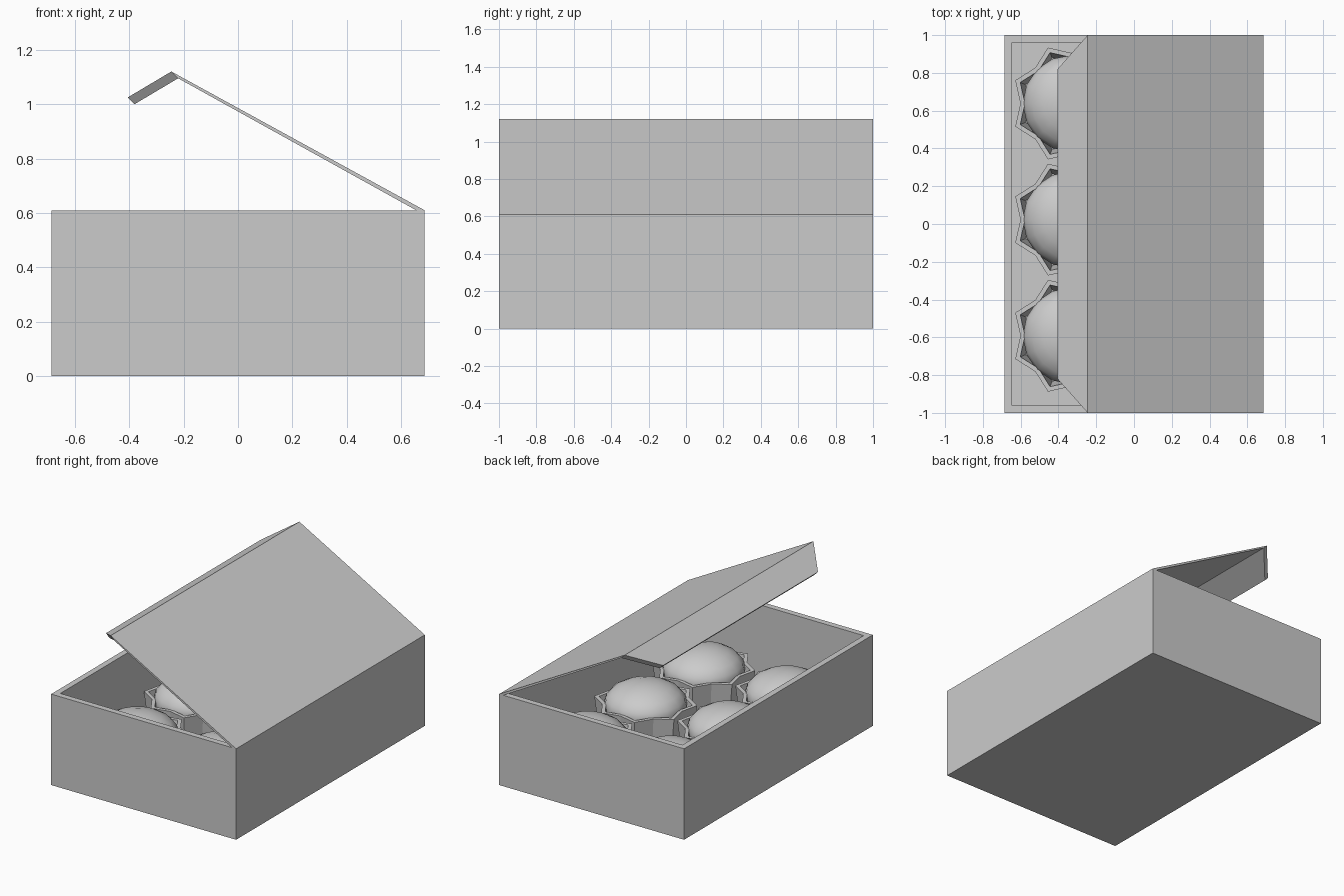
import bpy
import bmesh
from math import sin, cos, pi

if "Cube" in bpy.data.objects:
    bpy.data.objects.remove(bpy.data.objects["Cube"], do_unlink=True)

GRAY = bpy.data.materials.new("light_gray")
GRAY.use_nodes = True
GRAY.diffuse_color = (0.6, 0.6, 0.6, 1)
GRAY.node_tree.nodes["Principled BSDF"].inputs["Base Color"].default_value = (0.6, 0.6, 0.6, 1)


def add_object(name, bm):
    """Turn a bmesh into a scene object with the shared material."""
    bmesh.ops.recalc_face_normals(bm, faces=bm.faces)
    mesh = bpy.data.meshes.new(name)
    bm.to_mesh(mesh)
    bm.free()
    mesh.materials.append(GRAY)
    obj = bpy.data.objects.new(name, mesh)
    bpy.context.collection.objects.link(obj)
    return obj


def loft(name, loops):
    """Skin a stack of matching point loops and cap both ends."""
    bm = bmesh.new()
    rings = [[bm.verts.new(p) for p in loop] for loop in loops]
    for a, b in zip(rings, rings[1:]):
        for i in range(len(a)):
            j = (i + 1) % len(a)
            bm.faces.new((a[i], a[j], b[j], b[i]))
    bm.faces.new(rings[0])
    bm.faces.new(rings[-1])
    return add_object(name, bm)


def rectangle(hx, hy, z):
    return [(-hx, -hy, z), (hx, -hy, z), (hx, hy, z), (-hx, hy, z)]


def star(scale, z, points=8, tip=0.32, valley=0.268):
    loop = []
    for i in range(points * 2):
        r = scale * (tip if i % 2 else valley)
        a = pi * i / points
        loop.append((r * cos(a), r * sin(a), z))
    return loop


# Open box with thick walls and a floor
HX, HY, TOP, WALL = 0.686, 1.0, 0.61, 0.04
loft("box", [rectangle(HX, HY, 0), rectangle(HX, HY, TOP),
             rectangle(HX - WALL, HY - WALL, TOP), rectangle(HX - WALL, HY - WALL, WALL)])

# Hinged lid with a tapered front flap: (x, z, half width) around the section
section = [(HX, TOP, 1), (-0.245, 1.12, 1), (-0.405, 1.025, 0.82),
           (-0.38, 1.0, 0.82), (-0.22, 1.095, 1), (0.655, TOP, 1)]
lid_bm = bmesh.new()
ends = [[lid_bm.verts.new((x, side * w, z)) for x, z, w in section] for side in (-1, 1)]
for i in range(len(section)):
    j = (i + 1) % len(section)
    lid_bm.faces.new((ends[0][i], ends[0][j], ends[1][j], ends[1][i]))
for e in ends:
    lid_bm.faces.new((e[0], e[1], e[4], e[5]))
    lid_bm.faces.new((e[1], e[2], e[3], e[4]))
add_object("lid", lid_bm)

# Two columns of three star-shaped cups, each holding a smooth bun
FLOOR, RIM = WALL, 0.3
for col, x in enumerate((-0.333, 0.283)):
    for row, y in enumerate((-0.592, 0.023, 0.638)):
        tag = f"{col + 1}_{row + 1}"
        cup = loft(f"cup_{tag}", [star(0.9, FLOOR), star(1, RIM),
                                  star(0.91, RIM), star(0.82, FLOOR + 0.02)])
        cup.location = (x, y, 0)

        bun_bm = bmesh.new()
        bmesh.ops.create_uvsphere(bun_bm, u_segments=16, v_segments=10, radius=1)
        bmesh.ops.scale(bun_bm, vec=(0.256, 0.256, 0.145), verts=bun_bm.verts)
        for f in bun_bm.faces:
            f.smooth = True
        bun = add_object(f"bun_{tag}", bun_bm)
        bun.location = (x, y, 0.28)
